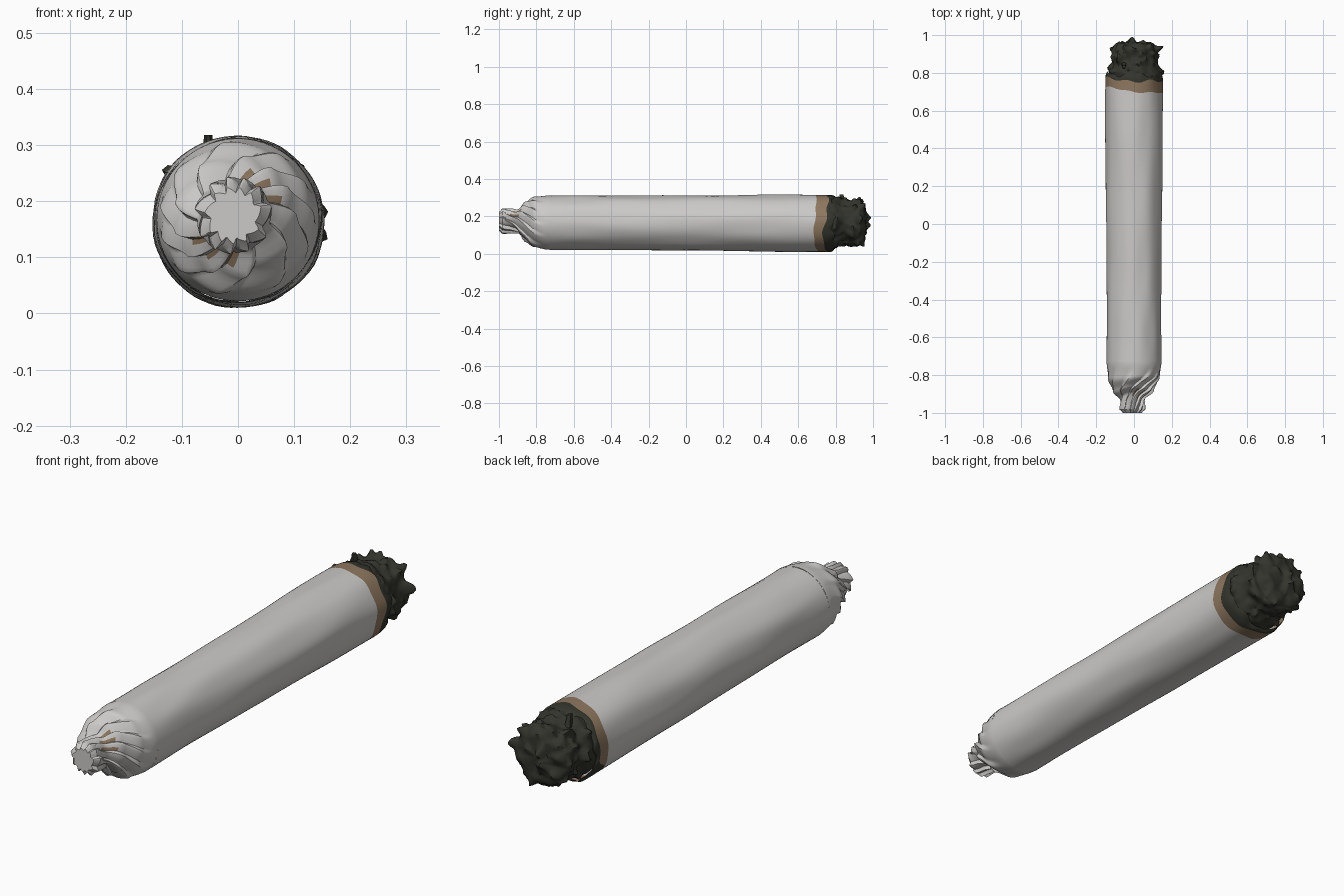
import bpy, bmesh, math
from math import sin, cos, pi, tau
from mathutils import Vector, noise

cube = bpy.data.objects.get("Cube")
if cube:
    bpy.data.objects.remove(cube)

AXIS_Z = 0.165


def material(name, rgb):
    m = bpy.data.materials.new(name)
    m.use_nodes = True
    m.diffuse_color = (*rgb, 1)
    m.node_tree.nodes["Principled BSDF"].inputs["Base Color"].default_value = (*rgb, 1)
    return m


PAPER = material("pale paper", (0.60, 0.59, 0.575))
SCORCH = material("scorched brown", (0.27, 0.185, 0.115))
CHAR = material("charred black", (0.034, 0.035, 0.026))


def smoothstep(a, b, v):
    t = min(max((v - a) / (b - a), 0), 1)
    return t * t * (3 - 2 * t)


def interpolate(points, y):
    """Smooth value through (position, value) pairs."""
    for (y0, r0), (y1, r1) in zip(points, points[1:]):
        if y <= y1:
            return r0 + (r1 - r0) * smoothstep(y0, y1, y)
    return points[-1][1]


def loft(name, stations, sides, place, materials, choose, close_start=False, close_end=False, angle=40):
    """Skin rings of points; choose(station, turn) picks each face's material."""
    bm = bmesh.new()
    rings = [[bm.verts.new(place(s, tau * i / sides)) for i in range(sides)] for s in stations]
    for k, (a, b) in enumerate(zip(rings, rings[1:])):
        for i in range(sides):
            j = (i + 1) % sides
            f = bm.faces.new((a[i], a[j], b[j], b[i]))
            f.material_index = choose((stations[k] + stations[k + 1]) / 2, tau * (i + 0.5) / sides)
    for ring, wanted in ((rings[0], close_start), (rings[-1], close_end)):
        if wanted:
            tip = bm.verts.new(sum((v.co for v in ring), Vector()) / sides)
            for i in range(sides):
                bm.faces.new((ring[i], ring[(i + 1) % sides], tip))
    bmesh.ops.recalc_face_normals(bm, faces=bm.faces)
    mesh = bpy.data.meshes.new(name)
    bm.to_mesh(mesh)
    bm.free()
    for m in materials:
        mesh.materials.append(m)
    ob = bpy.data.objects.new(name, mesh)
    bpy.context.collection.objects.link(ob)
    bpy.ops.object.select_all(action='DESELECT')
    ob.select_set(True)
    bpy.context.view_layer.objects.active = ob
    bpy.ops.object.shade_smooth_by_angle(angle=math.radians(angle))
    return ob


# Twisted paper end: pleats deepen and wind around the axis
NOSE = [(-1.0, 0.048), (-0.98, 0.066), (-0.95, 0.064), (-0.915, 0.062),
        (-0.87, 0.106), (-0.81, 0.136), (-0.73, 0.145)]
PLEATS = 11


def twist_point(y, t):
    r = interpolate(NOSE, y)
    depth = 1 - smoothstep(-0.94, -0.74, y)
    phase = (PLEATS * t / tau + 0.3 * sin(2 * t)) % 1
    saw = phase / 0.75 if phase < 0.75 else (1 - phase) / 0.25
    r *= 1 + depth * (0.24 * saw - 0.17)
    a = t + 1.5 * (1 - smoothstep(-1.02, -0.76, y))
    lift = 0.008 * (1 - smoothstep(-0.95, -0.75, y))
    bend = 0.02 * depth * sin(2 * t)
    return Vector((r * cos(a) - lift, y + bend * (y > -0.96), AXIS_Z + 0.002 + lift + r * sin(a)))


def twist_colour(y, t):
    # brown stains in a few fold valleys
    phase = (PLEATS * t / tau + 0.3 * sin(2 * t)) % 1
    return int(-0.93 < y < -0.885 and phase < 0.3 and sin(2 * t + 1) > 0.1)


loft("twisted_end", [-1 + 0.27 * i / 30 for i in range(31)], 132, twist_point,
     [PAPER, SCORCH], twist_colour, close_start=True, angle=32)


# Paper tube: station 0-1 is paper, 1-2 the scorched band, 2-3 the charred lip
def burn_start(t):
    return 0.705 - 0.018 * cos(t) + 0.006 * sin(3 * t) + 0.003 * sin(8 * t)


def burn_end(t):
    gap = math.exp(-((t - 3.75) / 0.22) ** 2)
    width = 0.055 + 0.008 * sin(2 * t) + 0.004 * sin(7 * t + 1)
    return burn_start(t) + width * (1 - 0.98 * gap)


def tube_point(s, t):
    edges = [-0.73, burn_start(t), burn_end(t), 0.795 + 0.01 * sin(5 * t) + 0.006 * sin(11 * t)]
    k = min(int(s), 2)
    y = edges[k] + (edges[k + 1] - edges[k]) * (s - k)
    r = 0.145 + 0.008 * smoothstep(-0.3, 0.75, y)
    wave = noise.noise(Vector((2 * cos(t), 3.2 * y, 2 * sin(t))))
    r += 0.0045 * wave * smoothstep(-0.73, -0.6, y)
    if s > 2:
        r += 0.007 * (s - 2) * noise.noise(Vector((5 * cos(t), y * 14, 5 * sin(t)))) - 0.012 * (s - 2) ** 3
    return Vector((r * cos(t), y, AXIS_Z + 0.001 - 0.003 * smoothstep(-0.3, 0.75, y) + r * sin(t)))


tube_stations = [i / 26 for i in range(26)] + [1 + i / 3 for i in range(3)] + [2 + i / 5 for i in range(6)]
loft("paper_tube", tube_stations, 72, tube_point, [PAPER, SCORCH, CHAR],
     lambda s, t: min(int(s), 2), angle=50)


# Ash plug: ragged domed core with spikes along its outer rim
ASH = [(0.0, 0.143), (0.2, 0.137), (0.38, 0.117), (0.62, 0.124), (0.76, 0.116),
       (0.9, 0.072), (1.0, 0.012)]


def ash_point(s, t):
    r = interpolate(ASH, s)
    y = interpolate([(0, 0.765), (0.74, 0.935), (0.86, 0.957), (1.0, 0.963)], s)
    p = Vector((r * cos(t), y, r * sin(t)))
    out = Vector((p.x, max(0, y - 0.86) * 1.1, p.z)).normalized()
    rough = noise.noise(p * 24)
    spike = max(0, noise.noise(p * 32 + Vector((7, 3, 5)))) ** 1.4
    grow = smoothstep(0.02, 0.3, s)
    p += out * grow * (0.014 * rough + 0.05 * spike)
    p.y = min(p.y, 1.0)
    return p + Vector((0.006, 0, AXIS_Z + 0.004))


loft("ash_plug", [i / 36 for i in range(37)], 80, ash_point, [CHAR],
     lambda s, t: 0, close_end=True, angle=50)


# Small curled flake standing on top of the charred lip
def flake_point(s, t):
    r = 0.013 * (1 - 0.45 * s) * (1 + 0.2 * sin(3 * t))
    return Vector((-0.053 + r * cos(t), 0.84 + 1.4 * r * sin(t) - 0.008 * s, 0.27 + 0.048 * s))


loft("ash_flake", [0, 0.35, 0.7, 1], 10, flake_point, [CHAR], lambda s, t: 0, close_end=True)
